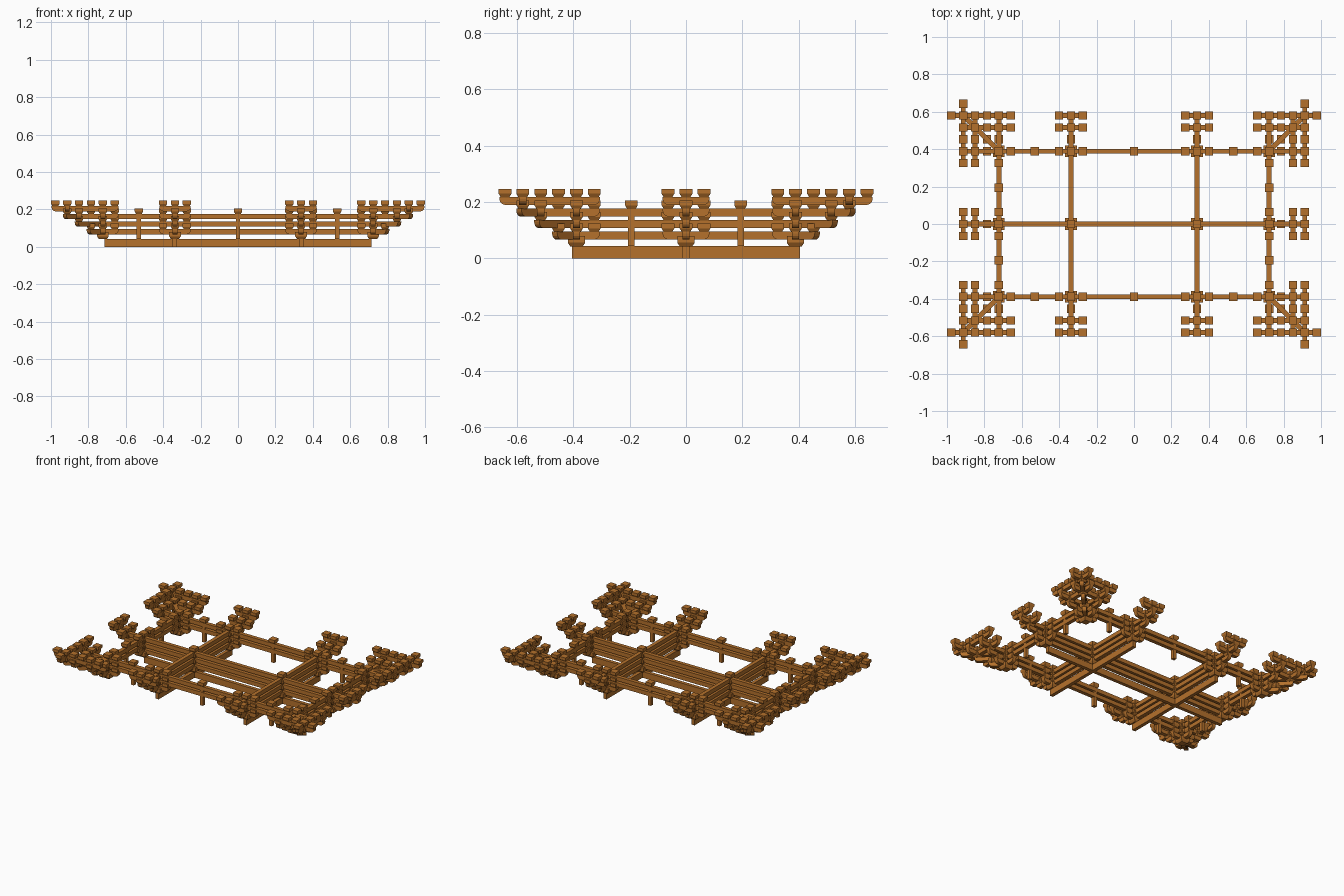
import bpy, bmesh, math
from mathutils import Vector

if "Cube" in bpy.data.objects:
    bpy.data.objects.remove(bpy.data.objects["Cube"])

X, XI, Y, S = 0.7225, 0.337, 0.389, 0.0635   # column grid and bracket step
ARM_H, ARM_W, EXT = 0.028, 0.026, 0.02

wood = bpy.data.materials.new("wood")
wood.diffuse_color = (0.46, 0.165, 0.025, 1)
wood.use_nodes = True
wood.node_tree.nodes["Principled BSDF"].inputs["Base Color"].default_value = wood.diffuse_color


def tier_z(k):
    return 0.0665 + 0.041 * (k - 1)


def finish(bm, name):
    bmesh.ops.recalc_face_normals(bm, faces=bm.faces)
    me = bpy.data.meshes.new(name)
    bm.to_mesh(me)
    bm.free()
    me.materials.append(wood)
    ob = bpy.data.objects.new(name, me)
    bpy.context.collection.objects.link(ob)


def arm(bm, p, q, z, h=ARM_H, w=ARM_W, ext=EXT, r=0.022):
    """Beam from p to q whose lower end corners are rounded off."""
    p, q = Vector(p), Vector(q)
    d = (q - p).normalized()
    n = Vector((-d.y, d.x)) * w / 2
    L = (q - p).length
    prof = [(-ext, h), (L + ext, h)]
    if r:
        arc = [math.radians(a) for a in (0, 22.5, 45, 67.5, 90)]
        prof += [(L + ext - r + r * math.cos(a), r - r * math.sin(a)) for a in arc]
        prof += [(-ext + r - r * math.cos(a), r - r * math.sin(a)) for a in reversed(arc)]
    else:
        prof += [(L + ext, 0), (-ext, 0)]
    sides = []
    for s in (-1, 1):
        sides.append([bm.verts.new((*(p + d * u + n * s), z + v)) for u, v in prof])
    a, b = sides
    bm.faces.new(a)
    bm.faces.new(b[::-1])
    for i in range(len(a)):
        j = (i + 1) % len(a)
        bm.faces.new((a[i], b[i], b[j], a[j]))


def block(bm, x, y, z, layers):
    """Square bearing block: list of (height, half width) rings."""
    rings = [[bm.verts.new((x + sx * r, y + sy * r, z + h))
              for sx, sy in ((-1, -1), (1, -1), (1, 1), (-1, 1))] for h, r in layers]
    bm.faces.new(rings[0][::-1])
    bm.faces.new(rings[-1])
    for lo, hi in zip(rings, rings[1:]):
        for i in range(4):
            j = (i + 1) % 4
            bm.faces.new((lo[i], lo[j], hi[j], hi[i]))


SMALL = [(0, 0.015), (0.013, 0.0225), (0.030, 0.0225)]
BIG = [(0, 0.022), (0.014, 0.031), (0.038, 0.031)]
spots = set()


def cap(x, y, k):
    """Remember a small block on top of tier k (no duplicates)."""
    spots.add((round(x, 3), round(y, 3), k))


# Bottom girders
bm = bmesh.new()
arm(bm, (-0.713, 0), (0.713, 0), 0, 0.043, 0.024, 0, 0)
for x in (-XI, XI):
    arm(bm, (x, -0.405), (x, 0.405), 0, 0.043, 0.024, 0, 0)
finish(bm, "bottom_girders")

# Long stacked beams: each tier reaches one step further out
bm = bmesh.new()
for k in (1, 2, 3):
    z, o = tier_z(k), k * S
    arm(bm, (-X - o, 0), (X + o, 0), z)
    for x in (-XI, XI):
        arm(bm, (x, -Y - o), (x, Y + o), z)
finish(bm, "inner_beams")

# Perimeter beams on tiers 2 and 3, short wall arms on tier 1
bm = bmesh.new()
for k in (2, 3):
    z, o = tier_z(k), k * S
    for s in (-1, 1):
        arm(bm, (-X - o, s * Y), (X + o, s * Y), z)
        arm(bm, (s * X, -Y - o), (s * X, Y + o), z)
finish(bm, "wall_beams")

bm = bmesh.new()
for sy in (-1, 1):
    for x in (-X, -XI, XI, X):
        arm(bm, (x - S, sy * Y), (x + S, sy * Y), tier_z(1))
        for k in (1, 2, 3):
            for i in (-1, 0, 1):
                cap(x + i * S if abs(x) < X or i * x <= 0 else x, sy * Y, k)
            cap(x, sy * (Y + k * S), k)
for sx in (-1, 1):
    for y in (-Y, 0, Y):
        arm(bm, (sx * X, y - S), (sx * X, y + S), tier_z(1))
        for k in (1, 2, 3):
            for i in (-1, 0, 1):
                cap(sx * X, y + i * S if y == 0 or i * y <= 0 else y, k)
            cap(sx * (X + k * S), y, k)
finish(bm, "wall_arms")

# Cross arms carried at the second and third steps
bm = bmesh.new()
for k, off in ((3, 2 * S), (4, 3 * S)):
    z = tier_z(k)
    reach = k - 1 + 1                      # corner arms run past the corner
    for s in (-1, 1):
        for x in (-XI, XI):
            y = s * (Y + off)
            arm(bm, (x - S, y), (x + S, y), z)
            for i in (-1, 0, 1):
                cap(x + i * S, y, k)
        x = s * (X + off)
        arm(bm, (x, -S), (x, S), z)
        for i in (-1, 0, 1):
            cap(x, i * S, k)
        for t in (-1, 1):
            cx, cy = s * (X + off), t * (Y + off)
            arm(bm, (s * (X - S), cy), (s * (X + reach * S), cy), z)
            arm(bm, (cx, t * (Y - S)), (cx, t * (Y + reach * S)), z)
            for i in range(-1, reach + 1):
                cap(s * (X + i * S), cy, k)
                cap(cx, t * (Y + i * S), k)
finish(bm, "cross_arms")

# Diagonal corner arms
bm = bmesh.new()
for sx in (-1, 1):
    for sy in (-1, 1):
        for k in (1, 2, 3):
            o = k * S
            arm(bm, (sx * X, sy * Y), (sx * (X + o), sy * (Y + o)), tier_z(k))
            cap(sx * (X + o), sy * (Y + o), k)
finish(bm, "corner_diagonal_arms")

# Short posts between the bracket sets, capped above the wall beams
bm = bmesh.new()
posts = [(x, s * Y) for s in (-1, 1) for x in (-0.53, 0.015, 0.53)]
posts = [(0 if abs(x) < 0.1 else x, y) for x, y in posts]
posts += [(s * X, t * 0.194) for s in (-1, 1) for t in (-1, 1)]
for x, y in posts:
    block(bm, x, y, 0.043, [(0, 0.0115), (0.135, 0.0115)])
    cap(x, y, 3)
finish(bm, "wall_posts")

# Large base blocks under every bracket set
bm = bmesh.new()
for x in (-X, -XI, XI, X):
    for y in (-Y, 0, Y):
        block(bm, x, y, 0.042, BIG)
        if abs(x) < X and y == 0:
            for k in (1, 2, 3):
                cap(x, y, k)
finish(bm, "base_blocks")

# All small bearing blocks
bm = bmesh.new()
for x, y, k in sorted(spots):
    block(bm, x, y, tier_z(k) + ARM_H - 0.001, SMALL)
finish(bm, "bearing_blocks")
